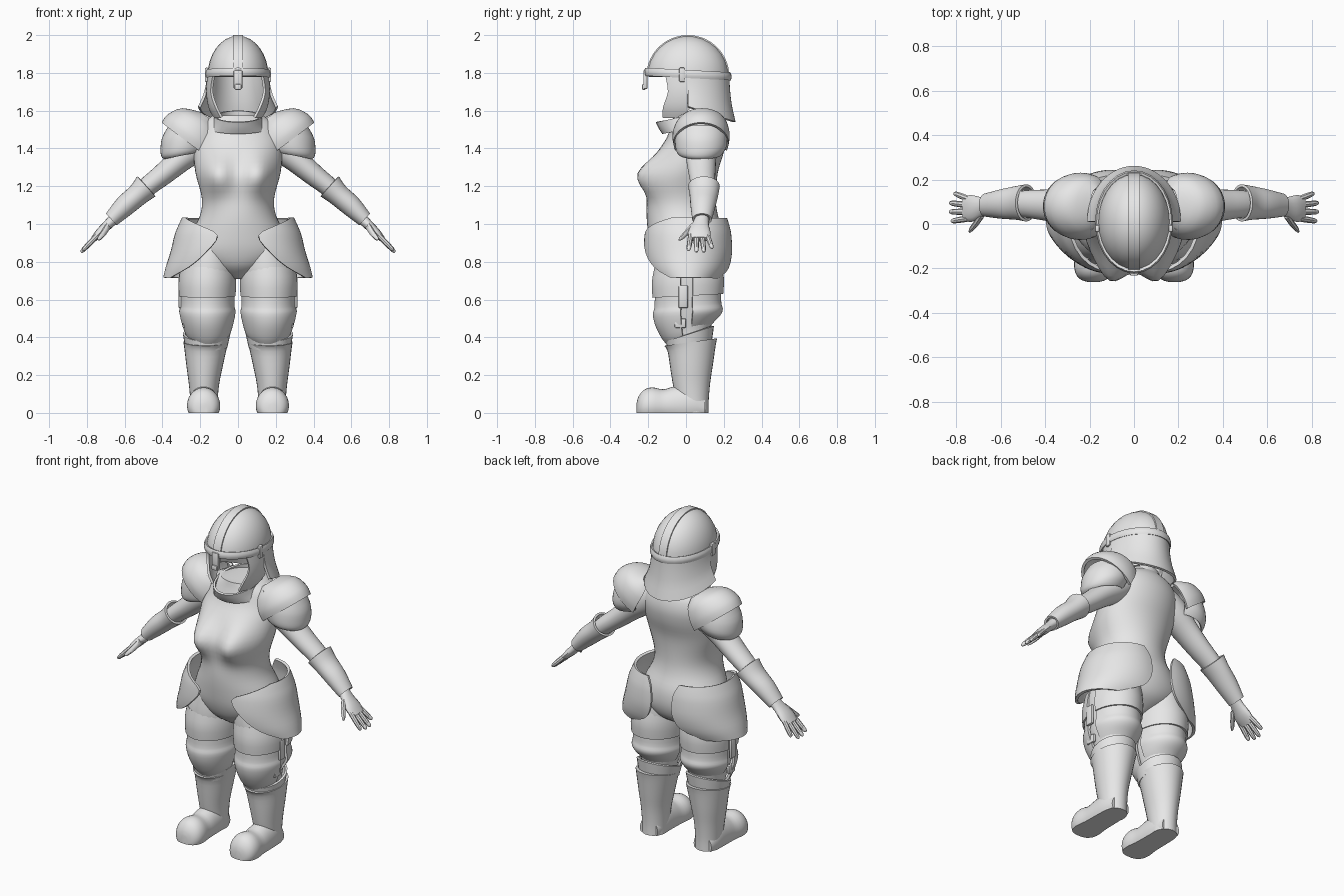
import bpy, bmesh
from math import sin, cos, radians, exp, pi
from mathutils import Vector, Matrix

if "Cube" in bpy.data.objects:
    bpy.data.objects.remove(bpy.data.objects["Cube"])

gray = bpy.data.materials.new("plain gray")
gray.use_nodes = True
gray.diffuse_color = (.8, .8, .8, 1)
gray.node_tree.nodes["Principled BSDF"].inputs["Base Color"].default_value = (.8, .8, .8, 1)

X, Y, Z = Vector((1, 0, 0)), Vector((0, 1, 0)), Vector((0, 0, 1))
FLAT, FOOT, SIDE = (X, Y), (X, Z), (Y, Z)
ARM = (Y, Vector((.67, 0, .74)))
SHOULDER = (Y, Vector((.8, 0, .6)))
SLEEVE = (Y, Vector((.97, 0, -.2)))


def finish(name, bm, mirror, wall=0, bevel=0):
    """Turn a bmesh into a smooth object, with optional wall and mirror."""
    mesh = bpy.data.meshes.new(name)
    bm.to_mesh(mesh)
    bm.free()
    obj = bpy.data.objects.new(name, mesh)
    bpy.context.collection.objects.link(obj)
    mesh.materials.append(gray)
    if wall:
        solid = obj.modifiers.new("wall", 'SOLIDIFY')
        solid.thickness, solid.offset = wall, 0
    if bevel:
        round_off = obj.modifiers.new("bevel", 'BEVEL')
        round_off.width, round_off.segments = bevel, 2
    if mirror:
        twin = obj.modifiers.new("mirror", 'MIRROR')
        twin.use_mirror_merge = False
    bpy.ops.object.select_all(action='DESELECT')
    obj.select_set(True)
    bpy.context.view_layer.objects.active = obj
    bpy.ops.object.convert(target='MESH')
    bpy.ops.object.shade_smooth_by_angle(angle=radians(42))


def resample(rings, steps):
    """Smooth spline through the ring values."""
    out = []
    for i in range(len(rings) - 1):
        a, b, c, d = (rings[max(0, min(len(rings) - 1, i + k))] for k in (-1, 0, 1, 2))
        for s in range(steps):
            t = s / steps
            out.append([q + t * (r - p) / 2 + t * t * (p - 2.5 * q + 2 * r - w / 2)
                        + t ** 3 * (3 * q - 3 * r + w - p) / 2
                        for p, q, r, w in zip(a, b, c, d)])
    return out + [list(rings[-1])]


def loft(name, rings, basis=FLAT, arc=None, mirror=True, wall=0, tilt=(0, 0),
         sides=28, steps=3, push=None):
    """Skin rings of (x, y, z, radius_u, radius_v [, arc start, arc end]);
    tilt lifts the back of the first and the last ring."""
    u, v = basis
    bm = bmesh.new()
    is_open = arc is not None or len(rings[0]) > 5
    rows = []
    fine = resample(rings, steps)
    for k, (x, y, z, ru, rv, *own) in enumerate(fine):
        start, end = own or arc or (0, 360)
        lift = tilt[0] + (tilt[1] - tilt[0]) * k / (len(fine) - 1)
        row = []
        for i in range(sides + is_open):
            a = radians(start + (end - start) * i / sides)
            p = Vector((x, y, z + lift * sin(a))) + u * ru * cos(a) + v * rv * sin(a)
            p.z = max(p.z, 0)
            if push:
                p.y -= push(p)
            row.append(bm.verts.new(p))
        rows.append(row)
    for low, high in zip(rows, rows[1:]):
        for i in range(sides):
            j = (i + 1) % len(low)
            bm.faces.new((low[i], low[j], high[j], high[i]))
    if not is_open and not wall:
        bm.faces.new(rows[0])
        bm.faces.new(rows[-1])
        bmesh.ops.recalc_face_normals(bm, faces=bm.faces)
    finish(name, bm, mirror, wall)


def box(name, centre, size, mirror=True):
    bm = bmesh.new()
    bmesh.ops.create_cube(bm, size=1, matrix=Matrix.Translation(centre) @ Matrix.Diagonal((*size, 1)))
    finish(name, bm, mirror, bevel=.006)


def bust(p):
    """Forward swell of the chest."""
    if p.y > 0:
        return 0
    across = sum(exp(-((p.x - side) / .09) ** 2) for side in (-.11, .11))
    return .108 * across * exp(-((p.z - 1.26) / .1) ** 2)


# Torso and collar
loft("torso", [
    (0, 0, .71, .04, .06), (0, .01, .77, .18, .15), (0, .01, .85, .27, .19),
    (0, 0, .95, .245, .2), (0, -.02, 1.05, .2, .188), (0, -.02, 1.14, .192, .178),
    (0, 0, 1.27, .225, .168), (0, .03, 1.38, .235, .17), (0, .055, 1.46, .23, .155),
    (0, .06, 1.53, .2, .135), (0, .05, 1.575, .13, .115)],
    mirror=False, sides=48, steps=4, push=bust)
loft("collar", [(0, .03, 1.5, .15, .15), (0, .01, 1.535, .13, .15), (0, 0, 1.57, .12, .155)],
     mirror=False, wall=.012, tilt=(.02, .03))

# Helmet: dome, crest, rim, nose guard, cheek and neck guards
dome = [(0, .01, 1.78 + .21 * sin(a), .155 * cos(a) + .001, .21 * cos(a) + .001)
        for a in (k * pi / 16 for k in range(9))]
loft("helmet_dome", dome, mirror=False, wall=.012, steps=1)
loft("helmet_crest", [(x, .01, 1.78, .21, .21) for x in (-.026, .026)], basis=SIDE,
     arc=(0, 180), mirror=False, wall=.02, steps=1)
loft("helmet_rim", [(0, .01, 1.775, .162, .219), (0, .01, 1.793, .166, .223),
                    (0, .01, 1.812, .16, .217)],
     mirror=False, wall=.018, tilt=(-.012, -.012))
box("nose_guard", (0, -.215, 1.765), (.045, .022, .1), mirror=False)
box("nose_guard_tip", (0, -.223, 1.725), (.036, .02, .03), mirror=False)
box("rim_clasp", (.166, -.02, 1.79), (.02, .032, .075))
loft("cheek_guard", [(0, .01, 1.79, .157, .2, -36, 6), (0, .01, 1.7, .162, .2, -31, 10),
                     (0, .01, 1.62, .15, .2, -40, 6), (0, .01, 1.565, .125, .18, -46, -18)],
     wall=.014, sides=10)
loft("neck_guard", [(0, .01, 1.795, .157, .212), (0, .01, 1.74, .163, .216),
                    (0, .01, 1.68, .178, .226), (0, .01, 1.62, .205, .245)],
     arc=(0, 180), mirror=False, wall=.014, tilt=(0, -.08))

# Arms, bracers and shoulder armour
loft("arm", [(.1, .07, 1.505, .09, .08), (.2, .08, 1.43, .09, .088),
             (.3, .08, 1.345, .08, .068), (.4, .085, 1.26, .07, .058),
             (.5, .09, 1.18, .06, .05), (.66, .085, 1.03, .04, .032)], basis=ARM)
loft("bracer", [(.485, .095, 1.2, .078, .066), (.53, .095, 1.155, .07, .054),
                (.6, .09, 1.095, .06, .05), (.67, .085, 1.025, .046, .036)],
     basis=ARM, wall=.012)
loft("shoulder_plate", [(.165, .09, 1.56, .07, .04), (.195, .085, 1.53, .12, .125),
                        (.235, .08, 1.475, .143, .165), (.26, .08, 1.43, .138, .172)],
     basis=SHOULDER, arc=(-22, 202), wall=.016)
loft("upper_arm_plate", [(.25, .08, 1.54, .115, .115), (.265, .08, 1.48, .13, .135),
                         (.28, .08, 1.42, .13, .127), (.285, .075, 1.385, .118, .118),
                         (.285, .075, 1.37, .105, .106)],
     basis=SLEEVE, arc=(-35, 215), wall=.014)

# Hands
loft("palm", [(.655, .085, 1.03, .036, .03), (.69, .075, .995, .046, .026),
              (.73, .07, .955, .06, .024), (.765, .07, .92, .056, .016)],
     basis=ARM, sides=16)
for finger, y, spread, reach in (("index", .025, -.012, .95), ("middle", .055, 0, 1.05),
                                 ("ring", .085, .01, 1.05), ("little", .113, .025, .8)):
    loft(finger + "_finger", [
        (.745 + .082 * reach * t, y + spread * t, .94 - .085 * reach * t, r, r)
        for t, r in ((0, .014), (.5, .014), (.9, .011), (1, .004))],
        basis=ARM, sides=8, steps=2)
loft("thumb", [(.685, .045, .995, .022, .018), (.71, .005, .955, .017, .016),
               (.735, -.025, .925, .012, .012), (.742, -.035, .915, .004, .004)],
     basis=ARM, sides=8, steps=2)

# Hip plates, rounded towards the front and the bottom
loft("hip_plate", [(.1, .01, 1.03, .19, .2, -25, 88), (.1, .01, .99, .208, .212, -62, 94),
                   (.1, .01, .94, .228, .222, -88, 97),
                   (.1, .01, .85, .25, .226, -74, 96), (.1, .01, .77, .275, .21, -54, 85),
                   (.1, .01, .715, .288, .18, -28, 58)], wall=.016)

# Legs with front and back thigh and knee plates
loft("leg", [(.14, .01, .9, .1, .16), (.155, .01, .77, .145, .178), (.163, .01, .66, .14, .172),
             (.162, .01, .52, .122, .14), (.162, .02, .42, .1, .105), (.17, .03, .32, .09, .09)])
for side, arc, drop in (("front", (-176, -12), 0), ("back", (8, 172), .05)):
    loft(side + "_thigh_plate", [(.16, .01, .78, .137, .17), (.163, .01, .7, .147, .184),
                                 (.164, .01, .62, .144, .18)],
         arc=arc, wall=.014, tilt=(.01, .01))
    loft(side + "_knee_plate", [(.163, .01, .635, .137, .168), (.163, .01, .57, .137, .17),
                                (.163, .01, .535, .143, .178),
                                (.162, .01, .48 + drop / 2, .132, .166),
                                (.16, .01, .42 + drop, .112, .135),
                                (.16, .01, .39 + drop, .09, .11)],
         arc=arc, wall=.014, tilt=(.01, .02))
box("thigh_strap", (.306, -.015, .615), (.018, .05, .12))
box("knee_strap", (.284, -.03, .475), (.018, .06, .05))

# Boots
loft("boot_shaft", [(.18, .04, 0, .07, .08), (.18, .035, .06, .072, .085),
                    (.18, .03, .15, .08, .098), (.177, .03, .24, .095, .112),
                    (.172, .03, .34, .112, .127), (.17, .025, .375, .119, .14)],
     tilt=(0, .02))
loft("boot_knee_cuff", [(.168, .02, .35, .106, .11), (.166, .02, .42, .12, .122)],
     wall=.012, tilt=(.02, .04))
loft("boot_foot", [(.182, y, h * .28, w, h * .72) for y, h, w in (
    (.1, .09, .06), (.03, .15, .075), (-.06, .14, .078), (-.12, .125, .08),
    (-.18, .135, .088), (-.225, .12, .08), (-.252, .085, .055), (-.262, .05, .02))],
    basis=FOOT)
